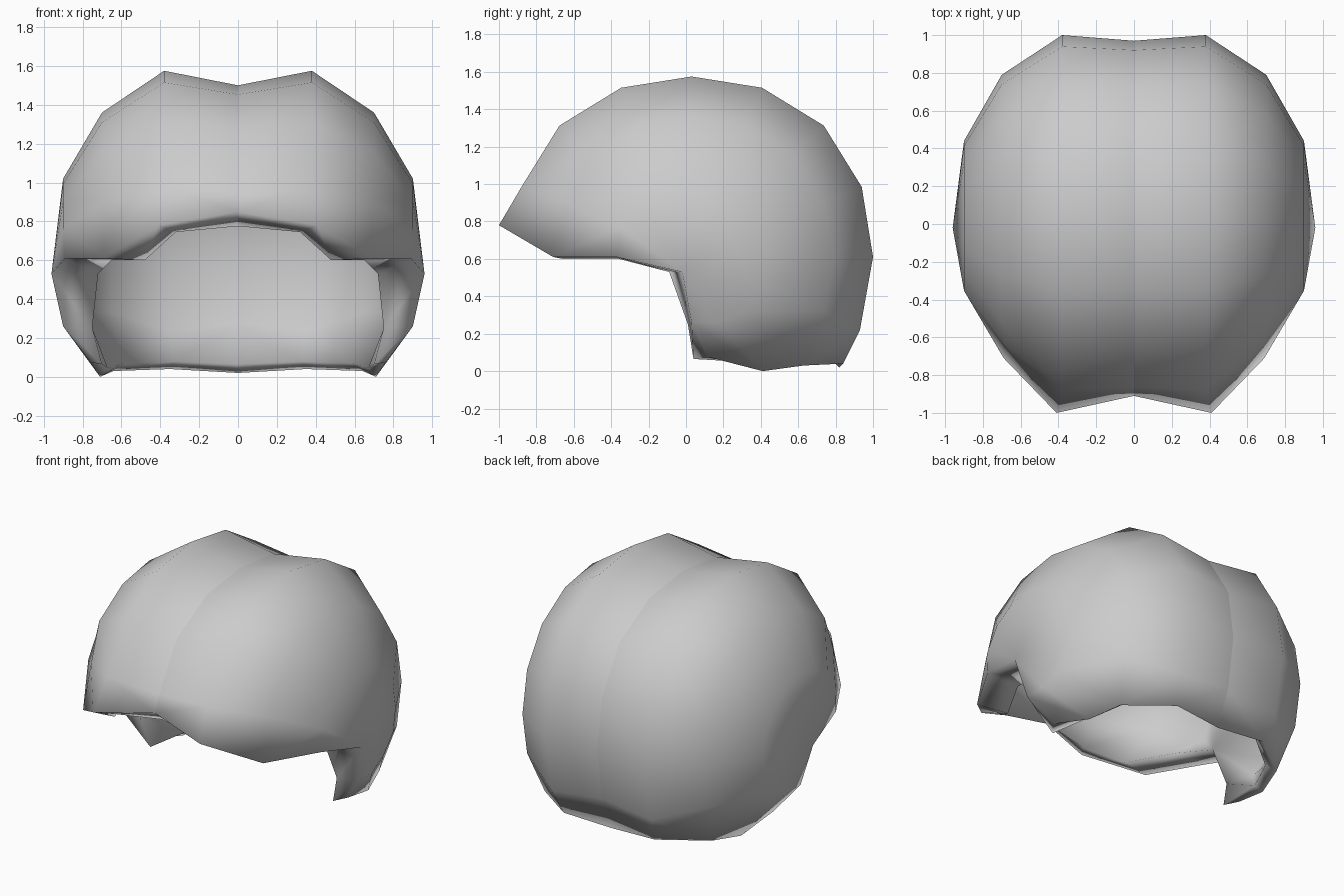
import bpy, bmesh, math
from mathutils import Vector, Matrix

if "Cube" in bpy.data.objects:
    bpy.data.objects.remove(bpy.data.objects["Cube"])

# Rings of a 16-sided sphere lying along x: (x, radius y, radius z, squareness)
RINGS = [(0, .94, .89, .05), (.38, .97, .965, .03),
         (.70, .76, .75, .02), (.90, .41, .41, .02)]
CY, CZ = .03, .61
LAST = [10, 10, 12, 12]          # last angular step of every ring
POLE = Vector((.96, -.02, .53))

# Vertices pulled off the sphere: brim, nape and ear flap (ring, step)
MOVED = {
    (0, 0): (0, -.91, .85), (1, 0): (.41, -1, .78),
    (2, 0): (.69, -.71, .61), (3, 0): (.89, -.37, .61),
    (2, 1): (.685, -.63, .90),
    (0, 10): (0, .82, .02), (1, 10): (.35, .84, .04), (1, 9): (.38, .93, .22),
    (2, 10): (.64, .63, .03), (3, 10): (.89, .32, .32),
    (2, 11): (.71, .41, 0), (3, 11): (.90, .18, .26),
    (2, 12): (.76, .12, .075), (3, 12): (.90, .03, .26),
}
RIM = [(0, 0), (1, 0), (2, 0), (3, 0), 'pole', (3, 12), (2, 12),
       (2, 11), (2, 10), (1, 10), (0, 10)]
# Inner edge of the lip turned in along the rim
LIP = [(0, -.83, .775), (.32, -.88, .745), (.48, -.66, .60), (.65, -.36, .60),
       (.72, -.09, .53), (.75, .01, .25), (.70, .04, .065),
       (.67, .38, .045), (.59, .58, .07), (.33, .79, .08), (0, .77, .065)]


def position(r, i):
    if (r, i) in MOVED:
        return Vector(MOVED[r, i])
    x, ry, rz, sq = RINGS[r]
    a = math.radians(180 - 22.5 * i)
    k = 1 + sq * math.sin(2 * a) ** 2        # slightly squared arcs
    return Vector((x, CY + k * ry * math.cos(a), CZ + k * rz * math.sin(a)))


def inner(p):
    c = Vector((0, CY, .5))
    return c + (p - c) * .93


def half_skin(bm, fit, rim):
    """Half of the dome; fit places the skin, rim holds its edge vertices."""
    v = dict(zip(RIM, rim))
    for r in range(4):
        for i in range(LAST[r] + 1):
            if (r, i) not in v:
                v[r, i] = bm.verts.new(fit(position(r, i)))
    for r in range(3):
        for i in range(LAST[r]):
            bm.faces.new((v[r, i], v[r, i + 1], v[r + 1, i + 1], v[r + 1, i]))
    # fan at the temple
    for i in range(12):
        bm.faces.new((v[3, i], v[3, i + 1], v['pole']))


bm = bmesh.new()
rim = [bm.verts.new(POLE if k == 'pole' else position(*k)) for k in RIM]
lip = [bm.verts.new(p) for p in LIP]
half_skin(bm, lambda p: p, rim)      # outer skin
half_skin(bm, inner, lip)            # lining
for i in range(len(lip) - 1):        # turned-in lip
    bm.faces.new((rim[i], rim[i + 1], lip[i + 1], lip[i]))

# mirror to the other side
bmesh.ops.mirror(bm, geom=bm.verts[:] + bm.edges[:] + bm.faces[:],
                 matrix=Matrix.Identity(4), merge_dist=.0005, axis='X')
bmesh.ops.remove_doubles(bm, verts=bm.verts[:], dist=.0005)
bmesh.ops.recalc_face_normals(bm, faces=bm.faces[:])
for f in bm.faces:
    f.smooth = True                  # smooth everywhere, even round the lip
for e in bm.edges:                   # except the crease along the middle
    if all(abs(v.co.x) < .001 for v in e.verts):
        e.smooth = False

mesh = bpy.data.meshes.new("helmet_shell")
bm.to_mesh(mesh)
bm.free()
helmet = bpy.data.objects.new("helmet_shell", mesh)
bpy.context.collection.objects.link(helmet)
